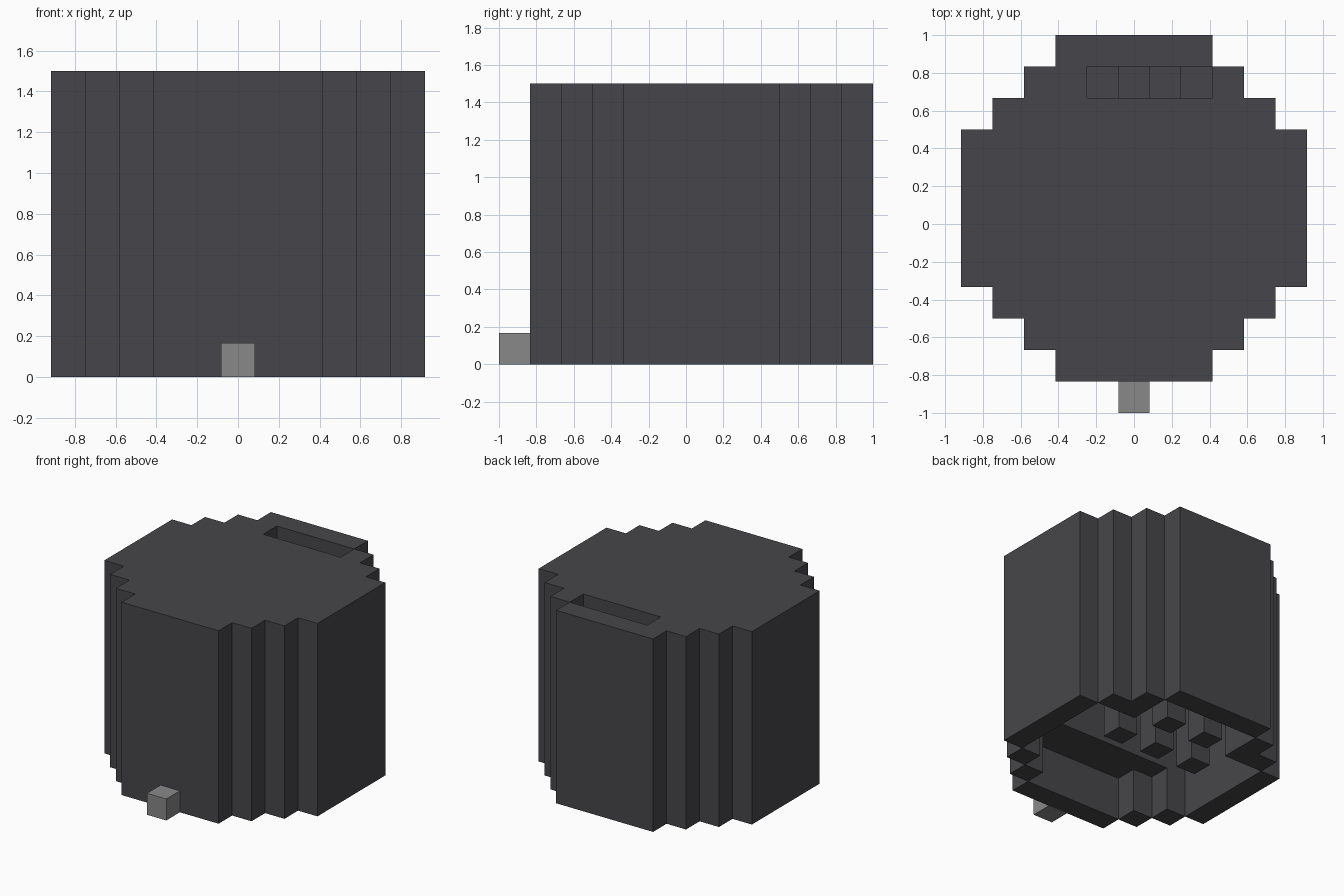
import bpy
import bmesh
from mathutils import Vector

CELL = 1 / 6      # edge of one block
HEIGHT = 9        # blocks from floor to top

if "Cube" in bpy.data.objects:
    bpy.data.objects.remove(bpy.data.objects["Cube"])


def material(name, color):
    mat = bpy.data.materials.new(name)
    mat.use_nodes = True
    mat.diffuse_color = color
    mat.node_tree.nodes["Principled BSDF"].inputs["Base Color"].default_value = color
    return mat


def block_object(name, cells, mat):
    """Skin a set of (i, j, k) blocks, keeping only the outward faces."""
    bm = bmesh.new()
    for cell in cells:
        center = Vector((cell[0], cell[1] + 0.5, cell[2] + 0.5))
        for axis in range(3):
            for sign in (-1, 1):
                neighbour = list(cell)
                neighbour[axis] += sign
                if tuple(neighbour) in cells:
                    continue
                n, u, v = Vector(), Vector(), Vector()
                n[axis] = sign / 2
                u[(axis + 1) % 3] = sign / 2
                v[(axis + 2) % 3] = 0.5
                corners = (-u - v, u - v, u + v, -u + v)
                bm.faces.new([bm.verts.new((center + n + c) * CELL) for c in corners])
    bmesh.ops.remove_doubles(bm, verts=bm.verts[:], dist=0.001)
    mesh = bpy.data.meshes.new(name)
    bm.to_mesh(mesh)
    bm.free()
    mesh.materials.append(mat)
    obj = bpy.data.objects.new(name, mesh)
    bpy.context.collection.objects.link(obj)
    return obj


charcoal = material("charcoal", (0.062, 0.060, 0.067, 1))
grey = material("mid grey", (0.246, 0.246, 0.246, 1))

slot = {(i, 4) for i in range(-1, 3)}


def in_outline(i, j):
    return abs(i) <= min(5, 7 - abs(j))


def in_cavity(i, j, k):
    """Hollow open at the bottom, shallow under the front shelf."""
    if abs(j) > 4 or abs(i) > min(4, 6 - abs(j)):
        return False
    if j == 3 and abs(i) == 3:      # thickened rear corners
        return False
    return k < (2 if j < -2 else HEIGHT - 1)


# Stepped round body with the hollow and the top slot left out
body = {(i, j, k)
        for i in range(-5, 6) for j in range(-5, 6) for k in range(HEIGHT)
        if in_outline(i, j) and not in_cavity(i, j, k)
        and not (k == HEIGHT - 1 and (i, j) in slot)}

# Descending steps beneath the slot
body |= {(i, j, HEIGHT - 3 - i) for i, j in slot}

# Square posts standing inside the hollow
body |= {(i, j, k)
         for i, j in ((-2, 1), (0, 1), (2, 1), (-1, 3), (1, 3))
         for k in range(HEIGHT - 1)}

block_object("body", body, charcoal)

# Small block on the front at floor level
block_object("front_block", {(0, -6, 0)}, grey)
